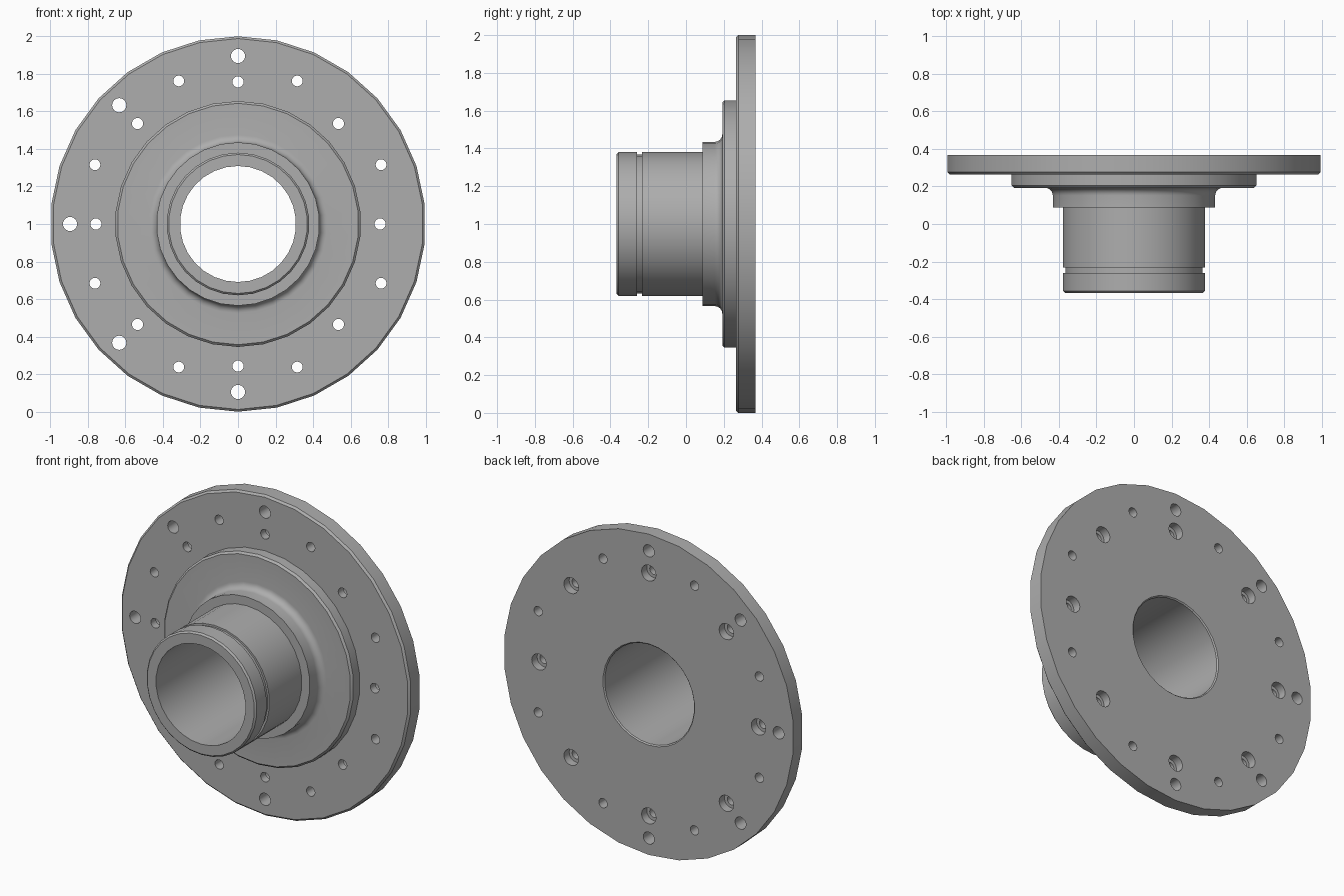
import bpy, bmesh
from math import sin, cos, pi, radians

cube = bpy.data.objects.get("Cube")
if cube:
    bpy.data.objects.remove(cube, do_unlink=True)

steel = bpy.data.materials.new("plain grey steel")
steel.use_nodes = True
grey = (0.42, 0.42, 0.42, 1)
steel.diffuse_color = grey
steel.node_tree.nodes["Principled BSDF"].inputs["Base Color"].default_value = grey


def lathe(bm, profile, sides, cx=0, cz=1):
    """Revolve a closed (radius, y) outline about an axis along y."""
    rings = []
    for i in range(sides):
        a = 2 * pi * i / sides
        rings.append([bm.verts.new((cx + r * sin(a), y, cz + r * cos(a))) for r, y in profile])
    count = len(profile)
    for i in range(sides):
        a, b = rings[i], rings[(i + 1) % sides]
        for j in range(count):
            k = (j + 1) % count
            if profile[j][0] > 0 or profile[k][0] > 0:
                bm.faces.new((a[j], a[k], b[k], b[j]))


def finish(bm, name):
    bmesh.ops.remove_doubles(bm, verts=bm.verts, dist=1e-5)
    bmesh.ops.recalc_face_normals(bm, faces=bm.faces)
    mesh = bpy.data.meshes.new(name)
    bm.to_mesh(mesh)
    bm.free()
    mesh.materials.append(steel)
    obj = bpy.data.objects.new(name, mesh)
    bpy.context.collection.objects.link(obj)
    return obj


# Turned body: grooved tube, collar with fillet, raised step, large flange
BACK, FACE = 0.367, 0.265
fillet = [(0.475 - 0.04 * cos(t * pi / 12), 0.152 + 0.04 * sin(t * pi / 12)) for t in range(7)]
outline = [
    (0.309, -BACK), (0.37, -BACK), (0.38, -0.357),
    (0.38, -0.26), (0.368, -0.26), (0.368, -0.232), (0.38, -0.232),
    (0.38, 0.087), (0.435, 0.087), *fillet,
    (0.643, 0.192), (0.655, 0.204), (0.655, FACE),
    (0.988, FACE), (1.0, FACE + 0.012), (1.0, BACK),
    (0.316, BACK), (0.309, BACK - 0.007),
]
bm = bmesh.new()
lathe(bm, outline, 30)
hub = finish(bm, "flanged_hub")

# Bolt hole cutters
bm = bmesh.new()
FRONT, REAR, SEAT = 0.23, 0.40, 0.315


def drill(radius, ring, degrees, bore=None):
    a = radians(degrees)
    wide = bore or radius
    shape = [(0, FRONT), (radius, FRONT)]
    if bore:
        shape += [(radius, SEAT), (bore, SEAT)]
    shape += [(wide, REAR), (0, REAR)]
    lathe(bm, shape, 16, ring * sin(a), 1 + ring * cos(a))


for i in range(8):
    drill(0.03, 0.757, 45 * i, bore=0.05)     # counterbored from the back
    drill(0.029, 0.825, 45 * i + 22.5)        # plain small holes
for i in range(5):
    drill(0.038, 0.895, 180 + 45 * i)         # larger holes on one half
cutter = finish(bm, "bolt_hole_cutter")
cutter.hide_render = True

cut = hub.modifiers.new("bolt_holes", 'BOOLEAN')
cut.operation = 'DIFFERENCE'
cut.solver = 'EXACT'
cut.object = cutter
bpy.ops.object.select_all(action='DESELECT')
bpy.context.view_layer.objects.active = hub
hub.select_set(True)
bpy.ops.object.modifier_apply(modifier=cut.name)
bpy.data.objects.remove(cutter, do_unlink=True)
bpy.ops.object.shade_smooth_by_angle(angle=radians(30))
